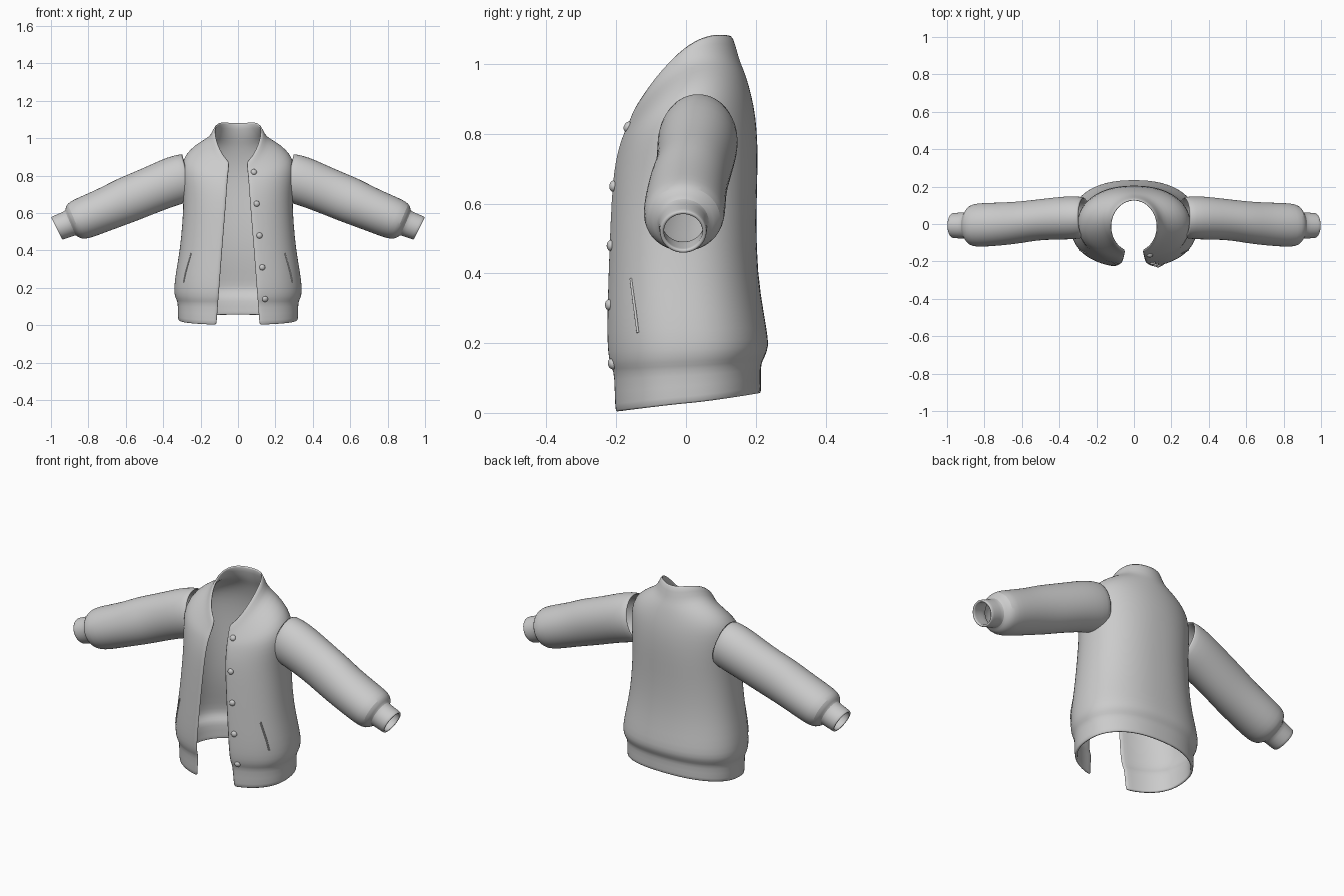
import bpy, bmesh, math
from mathutils import Vector
from mathutils.bvhtree import BVHTree

if "Cube" in bpy.data.objects:
    bpy.data.objects.remove(bpy.data.objects["Cube"])

cloth = bpy.data.materials.new("grey_cloth")
cloth.use_nodes = True
GREY = (0.6, 0.6, 0.6, 1)
cloth.diffuse_color = GREY
cloth.node_tree.nodes["Principled BSDF"].inputs["Base Color"].default_value = GREY


def add_object(name, data):
    obj = bpy.data.objects.new(name, data)
    bpy.context.collection.objects.link(obj)
    data.materials.append(cloth)
    return obj


def loft(name, rings, closed):
    """Skin a list of equally long point rings."""
    bm = bmesh.new()
    rows = [[bm.verts.new(p) for p in ring] for ring in rings]
    count = len(rows[0])
    for low, high in zip(rows, rows[1:]):
        for j in range(count if closed else count - 1):
            k = (j + 1) % count
            bm.faces.new((low[j], low[k], high[k], high[j]))
    mesh = bpy.data.meshes.new(name)
    bm.to_mesh(mesh)
    bm.free()
    return add_object(name, mesh)


def add_shell(obj, thickness):
    solid = obj.modifiers.new("thickness", 'SOLIDIFY')
    solid.thickness = thickness
    solid.offset = -1
    sub = obj.modifiers.new("smooth", 'SUBSURF')
    sub.levels = sub.render_levels = 1


def power(v, e):
    return math.copysign(abs(v) ** e, v)


def torso_ring(zf, zs, zb, half_width, y_front, y_back, gap, square):
    """Rounded ring, open at the front, with own front, side and back heights."""
    e = 2 / square
    start = math.asin((gap / half_width) ** (1 / e))
    mid, depth = (y_front + y_back) / 2, (y_back - y_front) / 2
    points = []
    for i in range(49):
        a = start + (2 * math.pi - 2 * start) * i / 48
        c = math.cos(a)
        z = zs + c * (zf - zb) / 2 + c * c * ((zf + zb) / 2 - zs)
        points.append((half_width * power(math.sin(a), e), mid - depth * power(c, e), z))
    return points


# Body with hem band and stand-up collar
# front z, side z, back z, half width, front y, back y, half gap, squareness
body_rows = [
    (0.00, 0.025, 0.055, 0.318, -0.212, 0.214, 0.115, 2.3),
    (0.01, 0.035, 0.065, 0.322, -0.216, 0.216, 0.115, 2.3),
    (0.11, 0.118, 0.135, 0.322, -0.216, 0.214, 0.107, 2.3),
    (0.125, 0.133, 0.15, 0.328, -0.222, 0.220, 0.106, 2.3),
    (0.15, 0.16, 0.175, 0.340, -0.231, 0.233, 0.104, 2.3),
    (0.20, 0.20, 0.205, 0.343, -0.235, 0.238, 0.100, 2.3),
    (0.28, 0.28, 0.28, 0.333, -0.234, 0.224, 0.094, 2.3),
    (0.40, 0.40, 0.40, 0.311, -0.230, 0.205, 0.085, 2.3),
    (0.55, 0.55, 0.55, 0.297, -0.223, 0.201, 0.073, 2.3),
    (0.66, 0.67, 0.67, 0.291, -0.216, 0.205, 0.064, 2.3),
    (0.72, 0.77, 0.77, 0.300, -0.207, 0.206, 0.060, 2.2),
    (0.755, 0.85, 0.85, 0.305, -0.198, 0.200, 0.057, 2.1),
    (0.78, 0.905, 0.91, 0.285, -0.190, 0.188, 0.055, 2.1),
    (0.795, 0.95, 0.96, 0.235, -0.184, 0.174, 0.053, 2.0),
    (0.81, 0.98, 0.99, 0.175, -0.178, 0.162, 0.052, 2.0),
    (0.825, 1.00, 1.02, 0.148, -0.172, 0.150, 0.050, 2.0),
    (0.86, 1.045, 1.085, 0.128, -0.158, 0.134, 0.048, 2.0),
]
body = loft("jacket_body", [torso_ring(*row) for row in body_rows], False)
add_shell(body, 0.014)


# Sleeves and cuffs: x, y, z, radius across, radius up, tilt in degrees
sleeve_rows = [
    (0.265, 0.035, 0.795, 0.110, 0.128, 14),
    (0.33, 0.034, 0.777, 0.117, 0.132, 20),
    (0.42, 0.030, 0.742, 0.113, 0.126, 25),
    (0.52, 0.022, 0.700, 0.109, 0.124, 25),
    (0.60, 0.010, 0.668, 0.112, 0.124, 25),
    (0.68, 0.002, 0.632, 0.114, 0.117, 24),
    (0.77, -0.003, 0.595, 0.117, 0.114, 23),
    (0.84, -0.006, 0.567, 0.117, 0.112, 23),
    (0.875, -0.007, 0.555, 0.108, 0.102, 23),
    (0.89, -0.008, 0.549, 0.085, 0.082, 23),
    (0.895, -0.008, 0.547, 0.072, 0.072, 24),
    (0.91, -0.008, 0.541, 0.070, 0.070, 25),
    (0.962, -0.008, 0.521, 0.068, 0.069, 26),
    (0.971, -0.008, 0.518, 0.066, 0.067, 26),
]


def sleeve_ring(x, y, z, across, up, tilt):
    t = math.radians(tilt)
    points = []
    for i in range(32):
        a = 2 * math.pi * i / 32
        h = up * math.sin(a)
        points.append((x + h * math.sin(t), y + across * math.cos(a), z + h * math.cos(t)))
    return points


sleeves = loft("sleeves", [sleeve_ring(*row) for row in sleeve_rows], True)
sleeves.modifiers.new("mirror", 'MIRROR')
add_shell(sleeves, 0.012)

# Surface lookup for fitting the trims
bm = bmesh.new()
bm.from_mesh(body.data)
surface = BVHTree.FromBMesh(bm)
bm.free()

# Snap buttons down the left front edge
for i in range(5):
    z = 0.82 - 0.17 * i
    hit, normal, _, _ = surface.ray_cast(Vector((0.085 + 0.015 * i, -1, z)), Vector((0, 1, 0)))
    mesh = bpy.data.meshes.new("button")
    bm = bmesh.new()
    bmesh.ops.create_uvsphere(bm, u_segments=16, v_segments=10, radius=0.016)
    bmesh.ops.scale(bm, vec=(1, 1, 0.7), verts=bm.verts)
    bm.to_mesh(mesh)
    bm.free()
    button = add_object(f"button_{i + 1}", mesh)
    button.location = hit
    button.rotation_euler = normal.to_track_quat('Z', 'Y').to_euler()

# Slanted pocket welts on both sides
for side, label in ((1, "left"), (-1, "right")):
    curve = bpy.data.curves.new(f"{label}_pocket", 'CURVE')
    curve.dimensions = '3D'
    curve.bevel_depth = 0.004
    curve.bevel_resolution = 2
    curve.use_fill_caps = True
    spline = curve.splines.new('POLY')
    spline.points.add(8)
    for i, point in enumerate(spline.points):
        f = i / 8
        origin = Vector((side, -0.158 + 0.02 * f, 0.385 - 0.155 * f))
        hit = surface.ray_cast(origin, Vector((-side, 0, 0)))[0]
        point.co = (*hit, 1)
    add_object(f"{label}_pocket", curve)

# Smooth shading with sharp rims
bpy.ops.object.select_all(action='DESELECT')
for obj in bpy.context.collection.objects:
    if obj.type == 'MESH' and cloth.name in obj.data.materials:
        obj.select_set(True)
        bpy.context.view_layer.objects.active = obj
bpy.ops.object.shade_smooth_by_angle(angle=math.radians(40))
